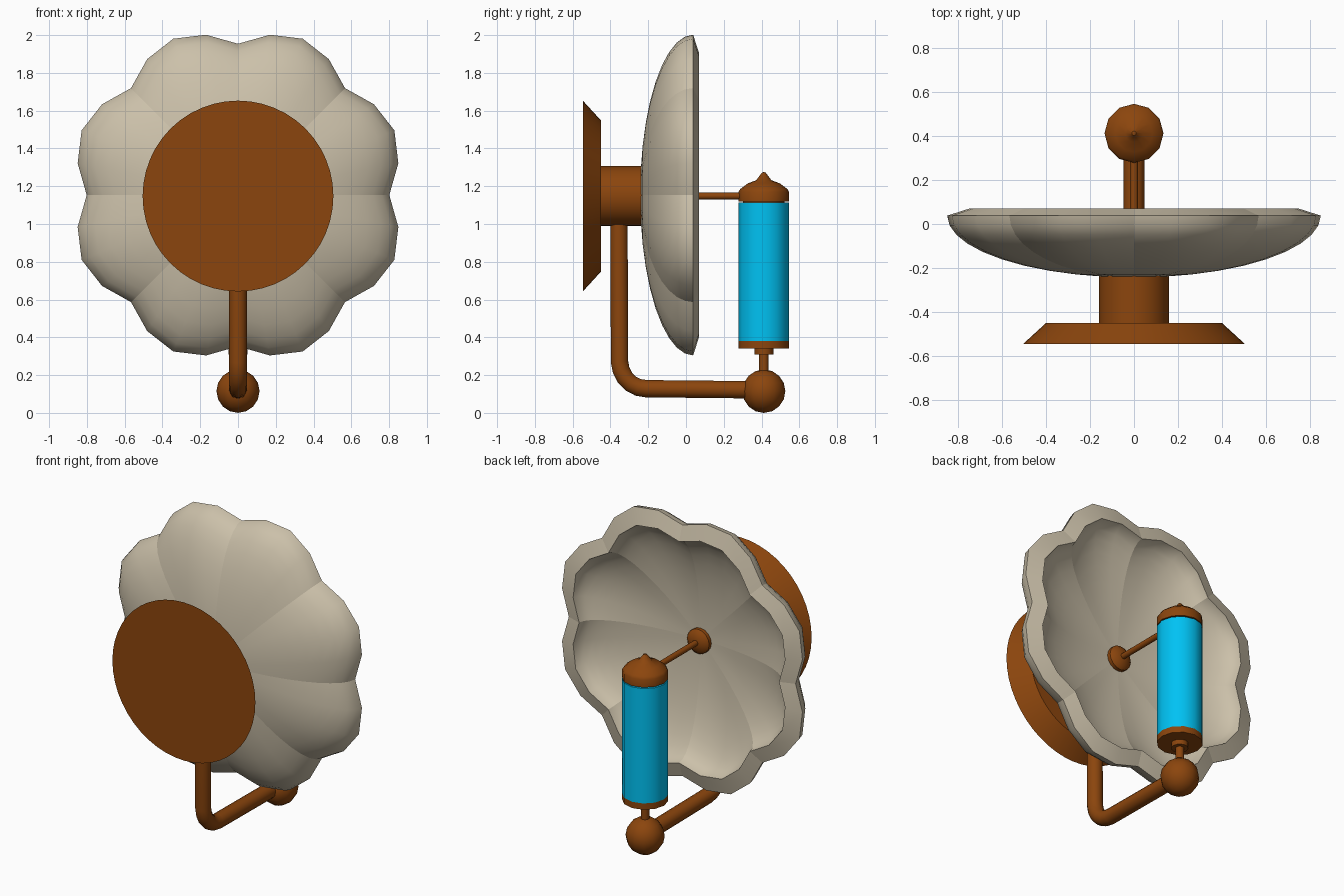
import bpy, bmesh
from math import sin, cos, pi, radians
from mathutils import Vector

if "Cube" in bpy.data.objects:
    bpy.data.objects.remove(bpy.data.objects["Cube"])


def material(name, rgb):
    m = bpy.data.materials.new(name)
    m.diffuse_color = (*rgb, 1)
    m.use_nodes = True
    m.node_tree.nodes["Principled BSDF"].inputs["Base Color"].default_value = m.diffuse_color
    return m


BROWN = material("brown", (0.26, 0.06, 0.004))
BLUE = material("blue", (0.0, 0.54, 0.9))
BEIGE = material("beige", (0.60, 0.53, 0.40))


def finish(ob, mat, angle=35):
    ob.data.materials.append(mat)
    bpy.ops.object.select_all(action='DESELECT')
    ob.select_set(True)
    bpy.context.view_layer.objects.active = ob
    bpy.ops.object.shade_smooth_by_angle(angle=radians(angle), keep_sharp_edges=True)
    return ob


def lathe(name, profile, mat, centre=(0, 0, 0), n=24, axis='Z', lobes=None, angle=35):
    """Spin (radius, height) pairs about Z or Y; lobes scales the radius per step."""
    bm = bmesh.new()
    rings = []
    for r, h in profile:
        ring = []
        for i in range(n if r > 0 else 1):
            a = 2 * pi * i / n
            k = r * (lobes[i % len(lobes)] if lobes else 1)
            p = (k * cos(a), k * sin(a), h) if axis == 'Z' else (k * cos(a), h, k * sin(a))
            ring.append(bm.verts.new(Vector(p) + Vector(centre)))
        rings.append(ring)
    for a, b in zip(rings, rings[1:]):
        for i in range(n):
            j = (i + 1) % n
            quad = [a[i % len(a)], a[j % len(a)], b[j % len(b)], b[i % len(b)]]
            bm.faces.new(list(dict.fromkeys(quad)))
        # keep the creases between lobes sharp
        for i in range(0, n, len(lobes) if lobes else n + 1):
            if lobes:
                bm.edges.get((a[i % len(a)], b[i % len(b)])).smooth = False
    for ring in (rings[0], rings[-1]):
        if len(ring) > 1:
            bm.faces.new(ring)
    bmesh.ops.recalc_face_normals(bm, faces=bm.faces)
    me = bpy.data.meshes.new(name)
    bm.to_mesh(me)
    bm.free()
    ob = bpy.data.objects.new(name, me)
    bpy.context.collection.objects.link(ob)
    return finish(ob, mat, angle)


ZC = 1.153   # height of the dish axis
YL = 0.412   # depth of the lamp axis

# Scalloped dish: elliptical outer shell, sloping lip, inner shell
steps = [pi / 2 * i / 10 for i in range(11)]
outer = [(.896 * sin(t), .038 - .281 * cos(t)) for t in steps]
inner = [(.79 * sin(t), .07 - .217 * cos(t)) for t in reversed(steps)]
lathe("dish", outer + inner, BEIGE, (0, 0, ZC), 32, 'Y', [.894, .966, 1, .966], 50)

# Round base plate and neck behind the dish
lathe("base_plate", [(.505, -.546), (.40, -.45)], BROWN, (0, 0, 1.148), 48, 'Y')
lathe("neck", [(.158, -.455), (.158, -.22)], BROWN, (0, 0, 1.148), 32, 'Y')

# Bracket from the dish centre to the lamp
lathe("bracket_rod", [(.018, -.17), (.018, .35)], BROWN, (0, 0, 1.148), 12, 'Y')
lathe("bracket_flange", [(.078, -.15), (.078, -.122), (.06, -.105), (.02, -.095), (0, -.095)],
      BROWN, (0, 0, 1.148), 16, 'Y')

# Bent support arm
cu = bpy.data.curves.new("support_arm", 'CURVE')
cu.dimensions = '3D'
cu.bevel_depth = 0.047
cu.bevel_resolution = 5
cu.use_fill_caps = True
path = [(-.355, 1.03), (-.352, .27)]
path += [(-.21 - .14 * cos(t * pi / 10), .27 - .142 * sin(t * pi / 10)) for t in range(1, 6)]
path += [(.38, .122)]
sp = cu.splines.new('POLY')
sp.points.add(len(path) - 1)
for pt, (y, z) in zip(sp.points, path):
    pt.co = (0, y, z, 1)
arm = bpy.data.objects.new("support_arm", cu)
bpy.context.collection.objects.link(arm)
bpy.ops.object.select_all(action='DESELECT')
arm.select_set(True)
bpy.context.view_layer.objects.active = arm
bpy.ops.object.convert(target='MESH')
finish(bpy.context.object, BROWN)

# Ball joint under the lamp
ball = [(.114 * sin(pi * i / 8), .115 - .115 * cos(pi * i / 8)) for i in range(1, 8)]
lathe("ball_joint", [(0, 0)] + ball + [(0, .23)], BROWN, (0, YL, 0), 12, angle=40)

# Lamp: stem, collar, lower cap, blue tube, upper cap with finial
lathe("lamp_stem", [(.025, .2), (.025, .32)], BROWN, (0, YL, 0), 12)
lathe("lamp_collar", [(.05, .308), (.05, .345)], BROWN, (0, YL, 0), 12)
lathe("lower_cap", [(.134, .34), (.134, .38)], BROWN, (0, YL, 0), 12)
lathe("lamp_tube", [(.134, .38), (.134, 1.113)], BLUE, (0, YL, 0), 12)
lathe("tube_pin", [(.11, 1.1), (.11, 1.13)], BROWN, (0, YL, 0), 12)
lathe("upper_cap", [(.134, 1.12), (.134, 1.17), (.125, 1.185), (.085, 1.215), (.04, 1.232),
                    (.01, 1.272), (0, 1.275)], BROWN, (0, YL, 0), 12)
